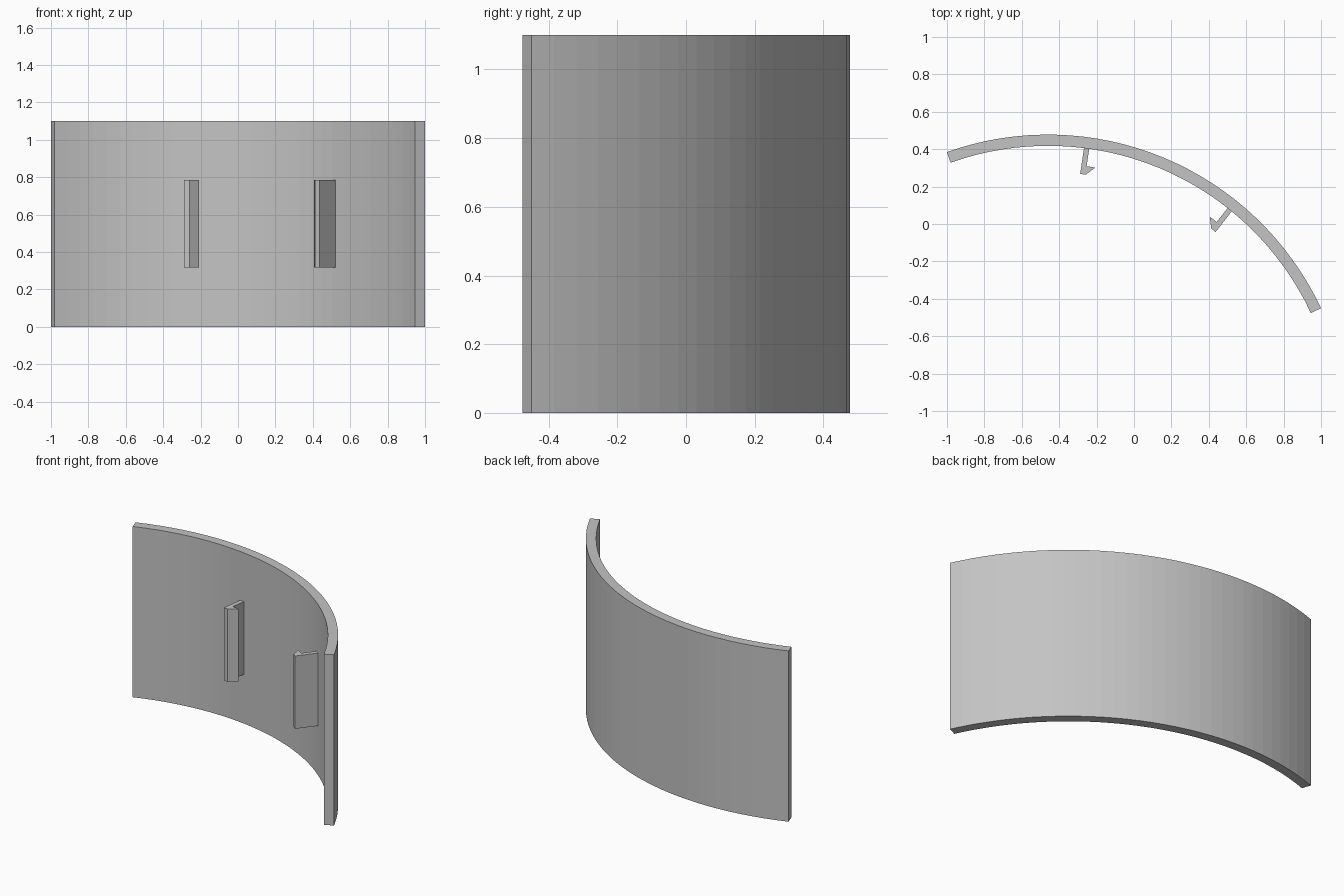
import bpy
import bmesh
from math import radians, cos, sin
from mathutils import Vector

if "Cube" in bpy.data.objects:
    bpy.data.objects.remove(bpy.data.objects["Cube"], do_unlink=True)

CENTRE = Vector((-0.46, -1.134))
OUTER, INNER, HEIGHT = 1.612, 1.552, 1.10
START, END, STEPS = 25.1, 109.6, 32

grey = bpy.data.materials.new("plain_grey")
grey.use_nodes = True
colour = (0.55, 0.55, 0.55, 1)
grey.diffuse_color = colour
grey.node_tree.nodes["Principled BSDF"].inputs["Base Color"].default_value = colour


def direction(degrees):
    a = radians(degrees)
    return Vector((cos(a), sin(a)))


def extrude_profile(name, points, low, high):
    """Make a closed prism from a plan outline."""
    bm = bmesh.new()
    face = bm.faces.new([bm.verts.new((p.x, p.y, low)) for p in points])
    top = bmesh.ops.extrude_face_region(bm, geom=[face])
    verts = [g for g in top["geom"] if isinstance(g, bmesh.types.BMVert)]
    bmesh.ops.translate(bm, verts=verts, vec=(0, 0, high - low))
    bmesh.ops.recalc_face_normals(bm, faces=bm.faces)
    mesh = bpy.data.meshes.new(name)
    bm.to_mesh(mesh)
    bm.free()
    mesh.materials.append(grey)
    obj = bpy.data.objects.new(name, mesh)
    bpy.context.collection.objects.link(obj)
    return obj


# Curved panel: outer arc, then inner arc back again
angles = [START + (END - START) * i / STEPS for i in range(STEPS + 1)]
outline = [CENTRE + direction(a) * OUTER for a in angles]
outline += [CENTRE + direction(a) * INNER for a in reversed(angles)]
extrude_profile("curved_panel", outline, 0, HEIGHT)

# Snap clips: (sideways, depth) outline, barbs pointing at each other
clip = [(-0.014, -0.01), (0.014, -0.01), (0.013, 0.094),
        (0.059, 0.096), (0.014, 0.14), (-0.016, 0.14)]
for name, angle, side in (("right_clip", 82.35, 1), ("left_clip", 51.25, -1)):
    out = direction(angle)
    across = Vector((out.y, -out.x)) * side
    points = [CENTRE + out * (INNER - depth) + across * t for t, depth in clip]
    extrude_profile(name, points, 0.317, 0.786)
